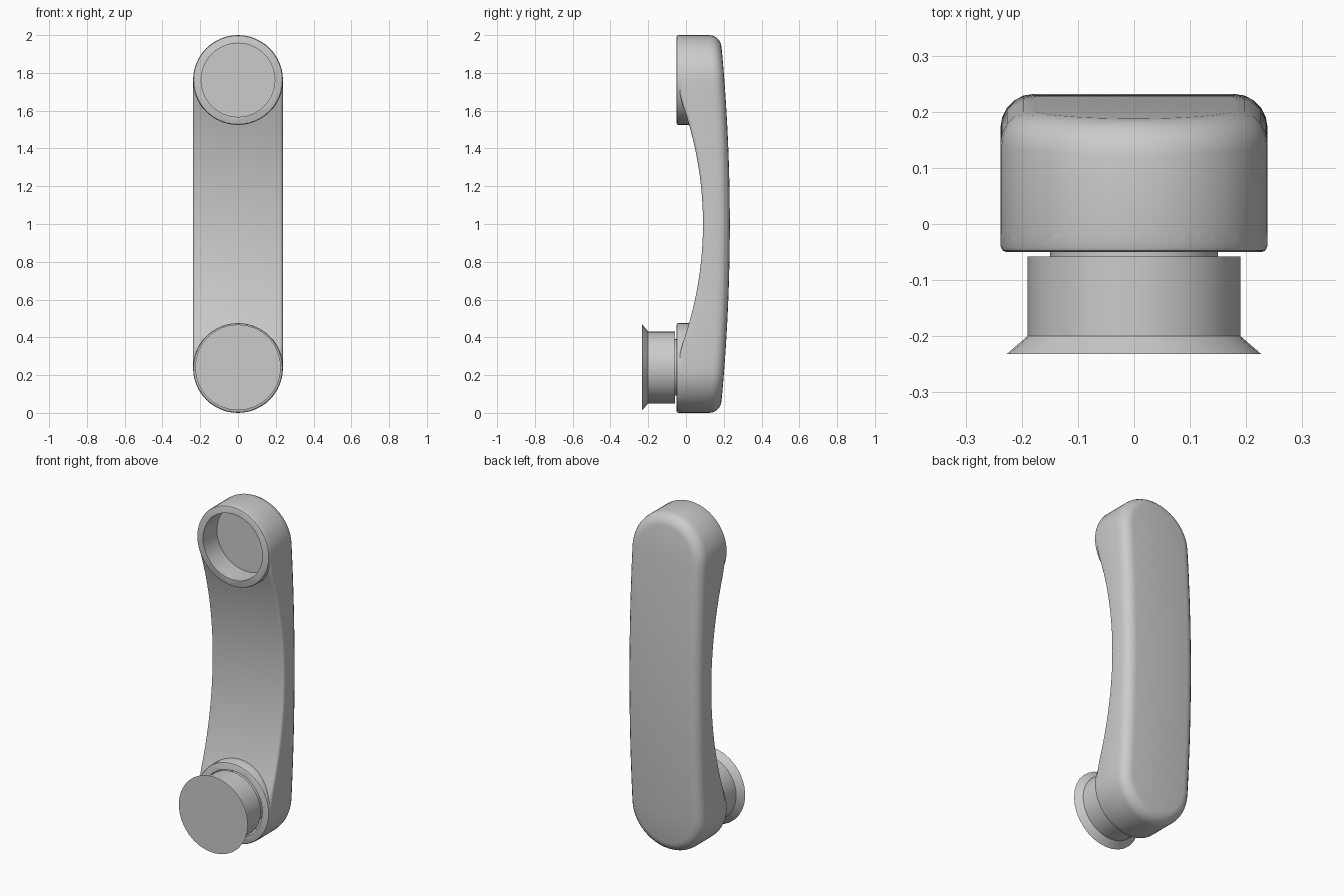
import bpy, bmesh, math

if "Cube" in bpy.data.objects:
    bpy.data.objects.remove(bpy.data.objects["Cube"])

R = 0.238                    # end radius of the handle
ENDS = (R, 2 - R)            # heights of the two cup centres


def make_object(name, bm):
    bmesh.ops.recalc_face_normals(bm, faces=bm.faces)
    mesh = bpy.data.meshes.new(name)
    bm.to_mesh(mesh)
    bm.free()
    ob = bpy.data.objects.new(name, mesh)
    bpy.context.collection.objects.link(ob)
    return ob


def lathe(name, profile, z, sides=48):
    """Spin (radius, y) points round the y axis at height z."""
    bm = bmesh.new()
    rings = []
    for r, y in profile:
        rings.append([bm.verts.new((r * math.sin(2 * math.pi * k / sides), y,
                                    z + r * math.cos(2 * math.pi * k / sides)))
                      for k in range(sides)])
    for a, b in zip(rings, rings[1:]):
        for k in range(sides):
            j = (k + 1) % sides
            bm.faces.new((a[k], a[j], b[j], b[k]))
    bm.faces.new(rings[0])
    bm.faces.new(rings[-1])
    return make_object(name, bm)


def activate(ob):
    bpy.ops.object.select_all(action='DESELECT')
    ob.select_set(True)
    bpy.context.view_layer.objects.active = ob


def boolean(ob, other, operation):
    activate(ob)
    mod = ob.modifiers.new(operation, 'BOOLEAN')
    mod.operation = operation
    mod.solver = 'EXACT'
    mod.object = other
    bpy.ops.object.modifier_apply(modifier=mod.name)
    bpy.data.objects.remove(other)


def front_y(z):              # concave grip side
    d = z - 1
    return max(0.09 - (1.91 - math.sqrt(1.91 ** 2 - d * d)), -0.035)


def back_y(z):               # slightly bowed back
    return 0.232 - 0.05 * (z - 1) ** 2


# Handle: stadium outline, right half from bottom to top as (centre z, normal angle)
half = [(ENDS[0], math.radians(-90 + 90 * i / 12)) for i in range(13)]
half += [(ENDS[0] + (ENDS[1] - ENDS[0]) * i / 24, 0) for i in range(1, 24)]
half += [(ENDS[1], math.radians(90 * i / 12)) for i in range(13)]
n = len(half)

# Rounded edges as (inset, y offset, height function)
layers = []
for radius, side, fn in ((0.018, 1, front_y), (0.06, -1, back_y)):
    arc = []
    for i in range(6):
        a = math.pi / 2 * i / 5
        arc.append((radius * (1 - math.sin(a)), side * radius * (1 - math.cos(a)), fn))
    layers += arc if side == 1 else arc[::-1]

bm = bmesh.new()
rings = []
for inset, dy, fn in layers:
    pts = []
    for cz, a in half:
        z = cz + (R - inset) * math.sin(a)
        pts.append(((R - inset) * math.cos(a), fn(z) + dy, z))
    pts[0], pts[-1] = (0, *pts[0][1:]), (0, *pts[-1][1:])
    pts += [(-x, y, z) for x, y, z in pts[-2:0:-1]]
    rings.append([bm.verts.new(p) for p in pts])
m = len(rings[0])
for a, b in zip(rings, rings[1:]):
    for k in range(m):
        j = (k + 1) % m
        bm.faces.new((a[k], a[j], b[j], b[k]))
for ring in (rings[0], rings[-1]):       # front and back skins in horizontal strips
    for i in range(n - 1):
        strip = [ring[i], ring[i + 1], ring[(m - i - 1) % m], ring[(m - i) % m]]
        bm.faces.new(list(dict.fromkeys(strip)))
handle = make_object("handle", bm)

# Round cups with recesses at both ends
for z in ENDS:
    cup = lathe("cup", [(0.228, -0.05), (0.2345, -0.047), (0.2375, -0.04), (0.2375, 0.1)], z)
    boolean(handle, cup, 'UNION')
for z in ENDS:
    cutter = lathe("recess_cutter", [(0.195, -0.2), (0.195, 0.08)], z)
    cutter.hide_render = True
    boolean(handle, cutter, 'DIFFERENCE')

# Flared mouthpiece on a narrower neck in the lower cup
mouthpiece = lathe("mouthpiece", [(0.227, -0.232), (0.19, -0.2), (0.19, -0.058),
                                  (0.15, -0.058), (0.15, 0.09)], ENDS[0] + 0.003, 32)

for ob in (handle, mouthpiece):
    activate(ob)
    bpy.ops.object.shade_smooth_by_angle(angle=math.radians(30))
